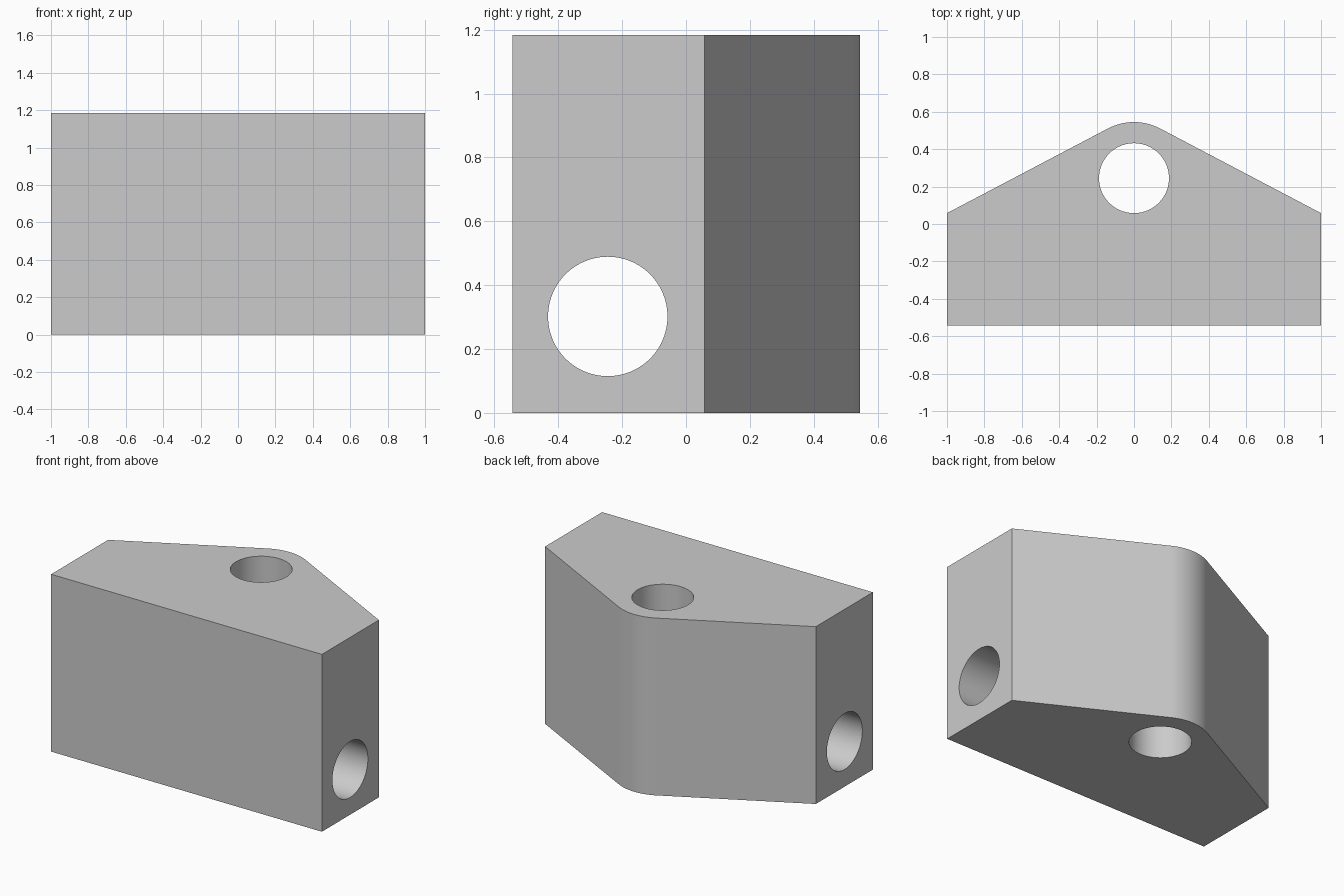
import bpy
import bmesh
from math import acos, atan2, cos, hypot, pi, sin

if "Cube" in bpy.data.objects:
    bpy.data.objects.remove(bpy.data.objects["Cube"], do_unlink=True)

HEIGHT = 1.184
FRONT_Y, SHOULDER_Y = -0.543, 0.058
BOSS_Y, BOSS_R = 0.245, 0.3
HOLE_R = 0.187

grey = bpy.data.materials.new("plain grey")
grey.use_nodes = True
grey.diffuse_color = (0.6, 0.6, 0.6, 1)
grey.node_tree.nodes["Principled BSDF"].inputs["Base Color"].default_value = grey.diffuse_color

# Outline: straight front and sides, sloped shoulders tangent to a rounded back
drop = SHOULDER_Y - BOSS_Y
start = atan2(drop, 1) + acos(BOSS_R / hypot(1, drop))
steps = 24
outline = [(-1, SHOULDER_Y), (-1, FRONT_Y), (1, FRONT_Y), (1, SHOULDER_Y)]
for i in range(steps + 1):
    a = start + (pi - 2 * start) * i / steps
    outline.append((BOSS_R * cos(a), BOSS_Y + BOSS_R * sin(a)))

# Extruded block
bm = bmesh.new()
base = bm.faces.new([bm.verts.new((x, y, 0)) for x, y in outline])
top = bmesh.ops.extrude_face_region(bm, geom=[base])["geom"]
bmesh.ops.translate(bm, vec=(0, 0, HEIGHT),
                    verts=[v for v in top if isinstance(v, bmesh.types.BMVert)])
bmesh.ops.recalc_face_normals(bm, faces=bm.faces)
mesh = bpy.data.meshes.new("block")
bm.to_mesh(mesh)
bm.free()
block = bpy.data.objects.new("block", mesh)
bpy.context.collection.objects.link(block)
mesh.materials.append(grey)


def drill(name, location, rotation):
    """Cut a round through hole in the block."""
    bpy.ops.mesh.primitive_cylinder_add(vertices=96, radius=HOLE_R, depth=3,
                                        location=location, rotation=rotation)
    cutter = bpy.context.object
    cutter.name = name
    cutter.hide_render = True
    cutter.data.materials.append(grey)
    cut = block.modifiers.new(name, "BOOLEAN")
    cut.operation = "DIFFERENCE"
    cut.solver = "EXACT"
    cut.object = cutter
    bpy.ops.object.select_all(action="DESELECT")
    block.select_set(True)
    bpy.context.view_layer.objects.active = block
    bpy.ops.object.modifier_apply(modifier=name)
    bpy.data.objects.remove(cutter, do_unlink=True)


# Vertical hole near the back, cross hole low in the front
drill("vertical_hole", (0, BOSS_Y, HEIGHT / 2), (0, 0, 0))
drill("cross_hole", (0, -BOSS_Y, 0.302), (0, pi / 2, 0))

bpy.ops.object.shade_smooth_by_angle(angle=pi / 9)
